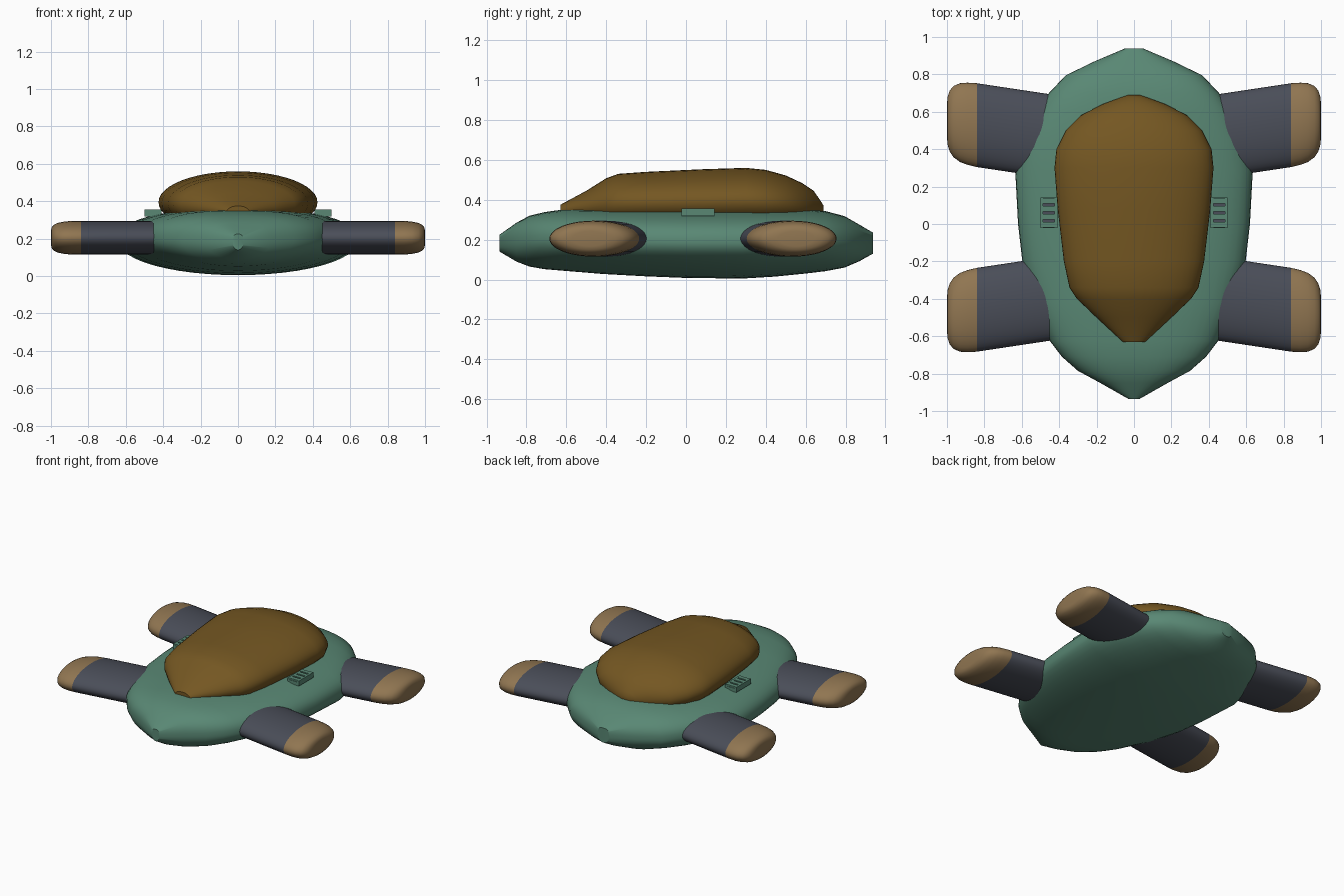
import bpy, bmesh, math
from mathutils import Vector

old = bpy.data.objects.get("Cube")
if old:
    bpy.data.objects.remove(old, do_unlink=True)


def make_material(name, rgb):
    m = bpy.data.materials.new(name)
    m.use_nodes = True
    m.diffuse_color = (*rgb, 1)
    m.node_tree.nodes["Principled BSDF"].inputs["Base Color"].default_value = (*rgb, 1)
    return m


green = make_material("sea green", (0.10, 0.245, 0.175))
amber = make_material("amber brown", (0.175, 0.095, 0.016))
charcoal = make_material("charcoal", (0.068, 0.075, 0.098))
tan = make_material("tan", (0.28, 0.18, 0.083))


def finish(name, bm, mats, angle=None):
    bmesh.ops.recalc_face_normals(bm, faces=bm.faces)
    mesh = bpy.data.meshes.new(name)
    bm.to_mesh(mesh)
    bm.free()
    for m in mats:
        mesh.materials.append(m)
    ob = bpy.data.objects.new(name, mesh)
    bpy.context.collection.objects.link(ob)
    if angle:
        bpy.ops.object.select_all(action='DESELECT')
        ob.select_set(True)
        bpy.context.view_layer.objects.active = ob
        bpy.ops.object.shade_smooth_by_angle(angle=math.radians(angle))
    return ob


def oval(wide, up, down, power, n=48):
    """Superellipse outline: 'power' squares off the upper half only."""
    pts = []
    for i in range(n):
        a = math.tau * i / n
        c, s = math.cos(a), math.sin(a)
        p = 2 / power if s > 0 else 1
        pts.append((wide * math.copysign(abs(c) ** p, c),
                    up * abs(s) ** p if s > 0 else down * s))
    return pts


def loft(rings):
    bm = bmesh.new()
    loops = [[bm.verts.new(p) for p in ring] for ring in rings]
    for a, b in zip(loops, loops[1:]):
        for i in range(len(a)):
            j = (i + 1) % len(a)
            bm.faces.new((a[i], a[j], b[j], b[i]))
    bm.faces.new(loops[0])
    bm.faces.new(loops[-1])
    return bm


def body(name, sections, mat, power):
    """Sections are y, half width, bottom, top."""
    rings = []
    for y, w, lo, hi in sections:
        mid, h = (lo + hi) / 2, (hi - lo) / 2
        rings.append([(x, y, mid + z) for x, z in oval(w, h, h, power)])
    return finish(name, loft(rings), [mat], 35)


# Shell hull, from nose to tail
hull = body("hull", [
    (-.935, .03, .14, .225), (-.85, .18, .09, .285), (-.785, .30, .065, .32),
    (-.71, .385, .052, .338), (-.625, .45, .045, .35), (-.42, .54, .028, .354),
    (-.2, .597, .016, .356), (0, .62, .008, .358), (.285, .635, .005, .358),
    (.45, .60, .015, .357), (.6, .525, .03, .353), (.7, .455, .042, .343),
    (.795, .365, .06, .318), (.87, .21, .092, .275), (.938, .05, .13, .235),
], green, 2.6)

# Raised canopy resting in the hull
canopy = body("canopy", [
    (-.63, .06, .315, .375), (-.5, .2, .28, .445), (-.4, .305, .25, .508),
    (-.34, .345, .24, .53), (-.2, .375, .235, .54), (.08, .408, .23, .553),
    (.3, .425, .23, .56), (.4, .415, .23, .55), (.5, .365, .24, .522),
    (.58, .285, .25, .485), (.64, .17, .27, .445), (.675, .075, .3, .395),
    (.69, .03, .33, .37),
], amber, 2)


# Four paddle legs with tan rounded ends
def leg(name, side, back):
    spans = [(.33, 1, 1), (.6, 1, 1), (.84, 1, 1), (.89, .98, 1), (.93, .94, .96),
             (.965, .85, .88), (.985, .73, .76), (.996, .58, .62), (1, .4, .42)]
    rings = []
    for x, wy, wz in spans:
        cy = -.40 - .15 * (x - .45)
        ring = []
        for u, v in oval(.224 * wy, .09 * wz, .09 * wz, 2, 40):
            y = cy + u
            ring.append((side * x, .07 - y if back else y, .205 + v))
        rings.append(ring)
    bm = loft(rings)
    for f in bm.faces:
        f.material_index = int(abs(f.calc_center_median().x) > .84)
    return finish(name, bm, [charcoal, tan], 50)


for side, label in ((1, "left"), (-1, "right")):
    leg("front_" + label + "_leg", side, False)
    leg("rear_" + label + "_leg", side, True)


# Slotted vents either side of the canopy
def add_box(bm, centre, size, index=0):
    geo = bmesh.ops.create_cube(bm, size=1)
    for v in geo["verts"]:
        v.co = Vector(a * b for a, b in zip(v.co, size)) + Vector(centre)
        for f in v.link_faces:
            f.material_index = index


def vent(name, side):
    bm = bmesh.new()
    x, y = side * .455, .06
    add_box(bm, (x, y, .332), (.09, .165, .026))
    for s in (-1, 1):
        add_box(bm, (x + s * .038, y, .35), (.014, .165, .012))
    for i in range(4):
        add_box(bm, (x, y - .064 + i * .0427, .35), (.064, .03, .012))
    for i in range(3):
        add_box(bm, (x, y - .0427 + i * .0427, .3455), (.062, .012, .003), 1)
    return finish(name, bm, [green, charcoal])


vent("left_vent", 1)
vent("right_vent", -1)
